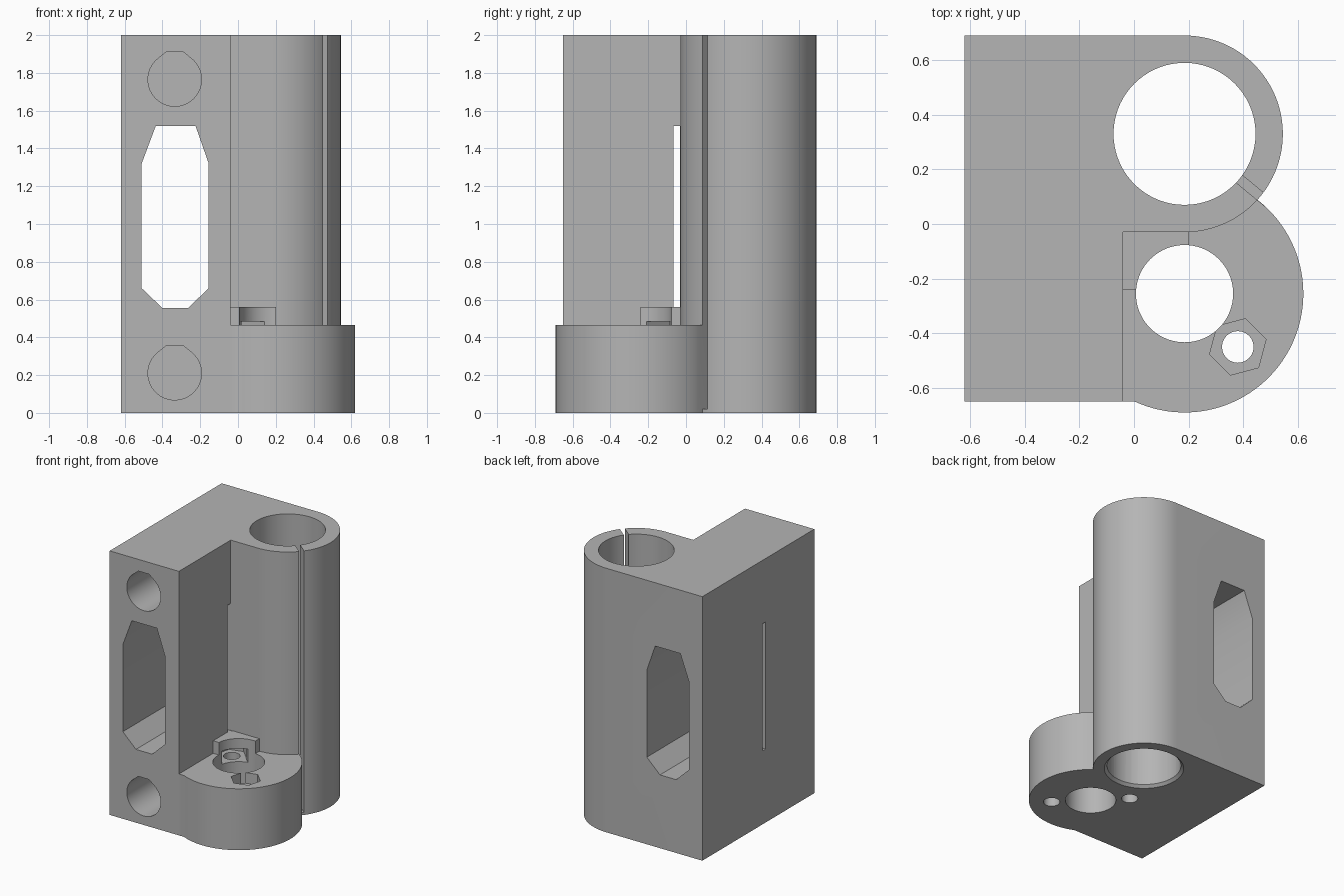
import bpy, bmesh
from math import sin, cos, radians, pi
from mathutils import Matrix, Vector

if "Cube" in bpy.data.objects:
    bpy.data.objects.remove(bpy.data.objects["Cube"], do_unlink=True)

grey = bpy.data.materials.new("light_grey_plastic")
grey.use_nodes = True
colour = (0.46, 0.46, 0.46, 1)
grey.diffuse_color = colour
grey.node_tree.nodes["Principled BSDF"].inputs["Base Color"].default_value = colour

BEARING = Vector((0.185, 0.33))
SCREW = Vector((0.185, -0.255))


def arc(c, r, start, end, n):
    """Points along an arc, angles in degrees."""
    return [(c[0] + r * cos(a), c[1] + r * sin(a))
            for a in (radians(start + (end - start) * i / n) for i in range(n + 1))]


def ring(c, r, n=72, turn=0):
    return arc(c, r, turn, turn + 360, n)[:-1]


def prism(name, outline, lo, hi, axis="Z", top=None):
    """Extrude an outline along z (xy points) or along y (xz points)."""
    bm = bmesh.new()
    place = (lambda p, h: (p[0], p[1], h)) if axis == "Z" else (lambda p, h: (p[0], h, p[1]))
    a = [bm.verts.new(place(p, lo)) for p in outline]
    b = [bm.verts.new(place(p, hi)) for p in (top or outline)]
    bm.faces.new(a)
    bm.faces.new(b)
    for i in range(len(a)):
        j = (i + 1) % len(a)
        bm.faces.new((a[i], a[j], b[j], b[i]))
    bmesh.ops.recalc_face_normals(bm, faces=bm.faces)
    mesh = bpy.data.meshes.new(name)
    bm.to_mesh(mesh)
    bm.free()
    mesh.materials.append(grey)
    ob = bpy.data.objects.new(name, mesh)
    bpy.context.collection.objects.link(ob)
    return ob


def box(name, x0, x1, y0, y1, z0, z1):
    return prism(name, [(x0, y0), (x1, y0), (x1, y1), (x0, y1)], z0, z1)


def turned_strip(start, angle, length, width):
    """Outline of a strip running from a point in a direction."""
    d = Vector((cos(radians(angle)), sin(radians(angle))))
    side = Vector((-d.y, d.x)) * width / 2
    end = start + d * length
    return [start - side, end - side, end + side, start + side]


def combine(target, other, operation):
    """Apply a boolean and remove the helper."""
    mod = target.modifiers.new("boolean", "BOOLEAN")
    mod.operation = operation
    mod.solver = "EXACT"
    mod.object = other
    bpy.context.view_layer.update()
    graph = bpy.context.evaluated_depsgraph_get()
    mesh = bpy.data.meshes.new_from_object(target.evaluated_get(graph))
    target.modifiers.clear()
    target.data = mesh
    bpy.data.objects.remove(other, do_unlink=True)


# Main block joined to the bearing tower
body = prism("rod_block_and_bearing_tower",
             [(-0.62, -0.65), (-0.04, -0.65), (-0.04, -0.03)]
             + arc(BEARING, 0.36, -90, 90, 48) + [(-0.62, 0.69)], 0, 2)

# Rounded foot for the lead screw nut
foot = prism("screw_nut_foot",
             [(-0.3, -0.65), (-0.04, -0.65)] + arc(SCREW, 0.435, 245.3, 450, 64)
             + [(-0.3, 0.18)], 0, 0.465)
combine(body, foot, "UNION")

# Raised cover over the hidden nut pocket
combine(body, box("nut_cover", -0.1, 0.2, -0.24, 0.02, 0.4, 0.56), "UNION")

cutters = []

# Bearing bore with a chamfered mouth and a clamping slit
cutters.append(prism("bearing_bore", ring(BEARING, 0.26), -0.1, 2.1))
cutters.append(prism("bore_chamfer", ring(BEARING, 0.285), -0.005, 0.025,
                     top=ring(BEARING, 0.255)))
cutters.append(prism("clamp_slit", turned_strip(BEARING, -39.5, 0.43, 0.035), 0.02, 2.1))

# Lead screw hole
cutters.append(prism("screw_hole", ring(SCREW, 0.178), -0.1, 0.8))

# Two fixing holes with hexagonal nut pockets on a diagonal
for sign, top in ((1, 0.6), (-1, 0.485)):
    c = SCREW + Vector((0.195, -0.195)) * sign
    cutters.append(prism("fixing_hole", ring(c, 0.058, 24), -0.1, 0.42))
    cutters.append(prism("nut_pocket", ring(c, 0.107, 6, 45 + 60 * 0.5), 0.385, top))
cutters.append(prism("pocket_slot", turned_strip(c, -45, 0.2, 0.18), 0.385, 0.485))

# Blind rod holes with flattened teardrop tops
for z in (0.21, 1.765):
    outline = arc((-0.335, z), 0.142, 135, 405, 24)
    outline += [(-0.29, z + 0.146), (-0.38, z + 0.146)]
    cutters.append(prism("rod_hole", outline, -0.8, 0.62, "Y"))

# Long belt window through the block
window = [(-0.435, 1.52), (-0.225, 1.52), (-0.155, 1.32), (-0.155, 0.66),
          (-0.265, 0.555), (-0.40, 0.555), (-0.51, 0.66), (-0.51, 1.32)]
cutters.append(prism("belt_window", window, -0.8, 0.8, "Y"))

# Stress relief slot across the block
cutters.append(box("relief_slot", -0.7, -0.02, -0.067, -0.031, 0.557, 1.52))

for cutter in cutters:
    combine(body, cutter, "DIFFERENCE")

# Clean surfaces and smooth the round walls
bpy.ops.object.select_all(action="DESELECT")
body.select_set(True)
bpy.context.view_layer.objects.active = body
bpy.ops.object.shade_smooth_by_angle(angle=radians(25))
